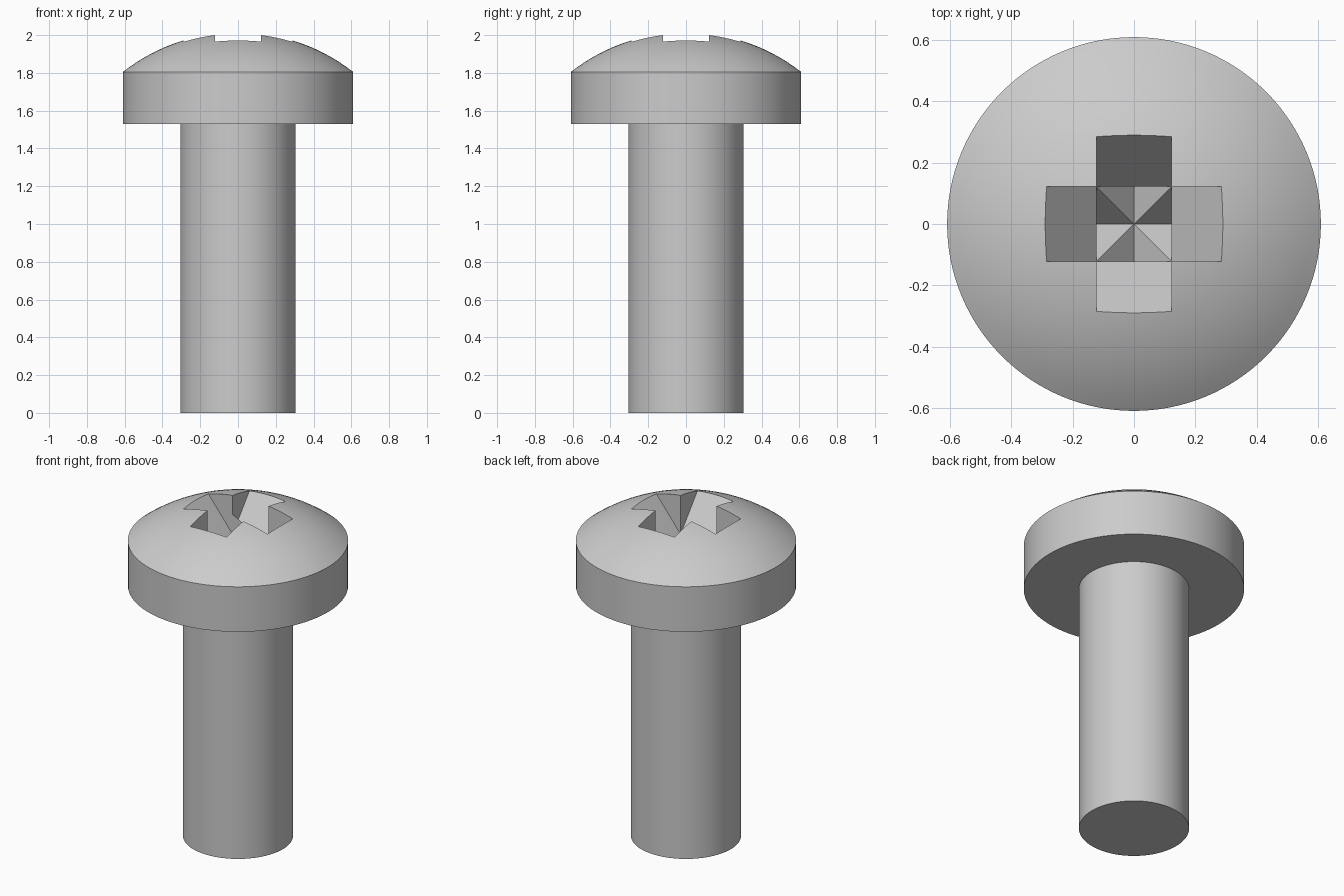
import bpy
import bmesh
import math
from mathutils import Matrix

HEAD_R, SHAFT_R = 0.61, 0.305
HEAD_BOTTOM, RIM_Z = 1.53, 1.805
DOME_R, APEX = 0.99, 2.015
SLOT_HALF, SLOT_REACH, SLOT_TAN = 0.122, 0.29, 1.25

cube = bpy.data.objects.get("Cube")
if cube:
    bpy.data.objects.remove(cube, do_unlink=True)

steel = bpy.data.materials.new("grey_steel")
steel.use_nodes = True
grey = (0.6, 0.6, 0.6, 1)
steel.diffuse_color = grey
steel.node_tree.nodes["Principled BSDF"].inputs["Base Color"].default_value = grey


def dome_z(r):
    return APEX - DOME_R + math.sqrt(DOME_R ** 2 - r ** 2)


def make_object(name, bm):
    bmesh.ops.recalc_face_normals(bm, faces=bm.faces)
    mesh = bpy.data.meshes.new(name)
    bm.to_mesh(mesh)
    bm.free()
    mesh.materials.append(steel)
    obj = bpy.data.objects.new(name, mesh)
    bpy.context.collection.objects.link(obj)
    return obj


# Screw body: shaft, flat-sided head and domed top turned from one profile
profile = [(0, 0), (SHAFT_R, 0), (SHAFT_R, HEAD_BOTTOM), (HEAD_R, HEAD_BOTTOM)]
rings = 16
for i in range(rings + 1):
    r = HEAD_R * (1 - i / rings)
    profile.append((r, RIM_Z if i == 0 else dome_z(r)))

bm = bmesh.new()
verts = [bm.verts.new((r, 0, z)) for r, z in profile]
edges = [bm.edges.new(pair) for pair in zip(verts, verts[1:])]
bmesh.ops.spin(bm, geom=verts + edges, cent=(0, 0, 0), axis=(0, 0, 1),
               angle=math.tau, steps=128, use_merge=False)
bmesh.ops.remove_doubles(bm, verts=bm.verts, dist=1e-5)
screw = make_object("screw_body", bm)


# Cross recess: two V-shaped wedges at right angles
def slot_cutter(name, turn):
    reach = 0.45
    floor = dome_z(SLOT_REACH) - SLOT_TAN * SLOT_REACH
    top = floor + SLOT_TAN * reach
    bm = bmesh.new()
    tri = [bm.verts.new((x, -SLOT_HALF, z))
           for x, z in ((0, floor), (reach, top), (-reach, top))]
    face = bm.faces.new(tri)
    out = bmesh.ops.extrude_face_region(bm, geom=[face])
    moved = [v for v in out["geom"] if isinstance(v, bmesh.types.BMVert)]
    bmesh.ops.translate(bm, verts=moved, vec=(0, 2 * SLOT_HALF, 0))
    bm.transform(Matrix.Rotation(turn, 4, "Z"))
    cutter = make_object(name, bm)
    cutter.hide_render = True
    return cutter


bpy.context.view_layer.objects.active = screw
for name, turn in (("slot_cutter_x", 0), ("slot_cutter_y", math.pi / 2)):
    cutter = slot_cutter(name, turn)
    mod = screw.modifiers.new(name, "BOOLEAN")
    mod.operation = "DIFFERENCE"
    mod.solver = "EXACT"
    mod.object = cutter
    bpy.ops.object.modifier_apply(modifier=mod.name)
    bpy.data.objects.remove(cutter, do_unlink=True)

# Smooth round surfaces, crisp edges
bpy.ops.object.select_all(action="DESELECT")
screw.select_set(True)
bpy.ops.object.shade_smooth_by_angle(angle=math.radians(20))
